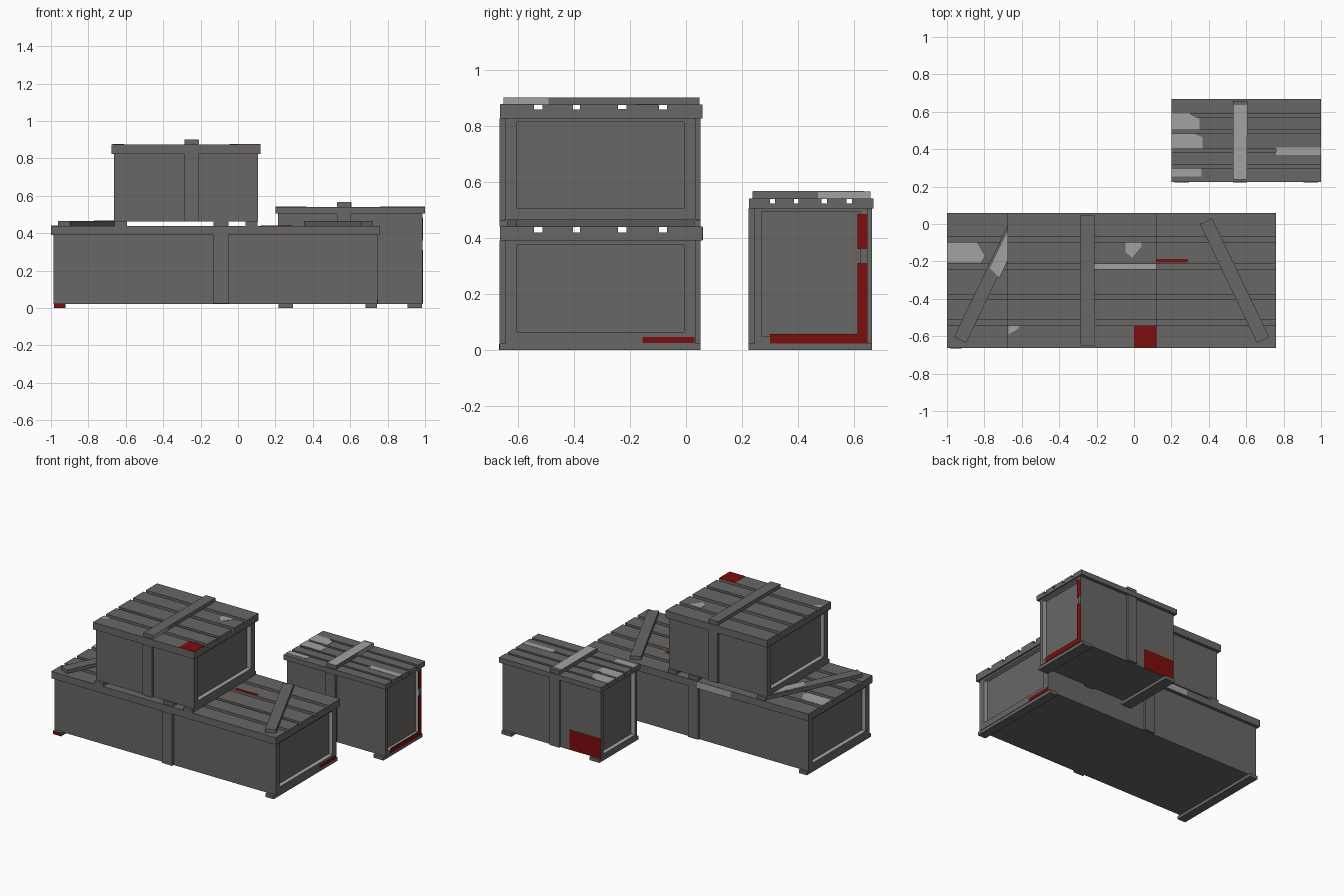
import bpy, bmesh, math
from mathutils import Matrix, Vector

if "Cube" in bpy.data.objects:
    bpy.data.objects.remove(bpy.data.objects["Cube"])


def material(name, rgb):
    m = bpy.data.materials.new(name)
    m.diffuse_color = (*rgb, 1)
    m.use_nodes = True
    m.node_tree.nodes["Principled BSDF"].inputs["Base Color"].default_value = m.diffuse_color
    return m


GREY = material("dark grey wood", (0.14, 0.135, 0.13))
LIGHT = material("worn light grey", (0.36, 0.36, 0.36))
RED = material("dark red paint", (0.20, 0.004, 0.004))


def finish(name, bm, *mats):
    mesh = bpy.data.meshes.new(name)
    bmesh.ops.recalc_face_normals(bm, faces=bm.faces[:])
    bm.to_mesh(mesh)
    bm.free()
    for m in mats:
        mesh.materials.append(m)
    ob = bpy.data.objects.new(name, mesh)
    bpy.context.collection.objects.link(ob)
    return ob


def cube(x, y, z):
    bm = bmesh.new()
    size = (x[1] - x[0], y[1] - y[0], z[1] - z[0])
    mid = (sum(x) / 2, sum(y) / 2, sum(z) / 2)
    bmesh.ops.create_cube(bm, size=1, matrix=Matrix.Translation(mid) @ Matrix.Diagonal((*size, 1)))
    return bm


def box(name, x, y, z, mat=GREY):
    return finish(name, cube(x, y, z), mat)


def body(name, x, y, z, frame, depth=0.03):
    # box with a framed, recessed panel at each end
    bm = cube(x, y, z)
    bm.normal_update()
    for f in [f for f in bm.faces if abs(f.normal.x) > 0.9]:
        n = f.normal.copy()
        bmesh.ops.inset_individual(bm, faces=[f], thickness=frame)
        walls = bmesh.ops.extrude_discrete_faces(bm, faces=[f])["faces"]
        cap = walls[0]
        for v in cap.verts:
            v.co -= n * depth
        for e in cap.edges:
            for w in e.link_faces:
                if w != cap:
                    w.material_index = 1
    return finish(name, bm, GREY, LIGHT)


def plank(name, a, b, width, z):
    # diagonal board lying between two points
    a, b = Vector(a), Vector(b)
    d = b - a
    ob = box(name, (-d.length / 2, d.length / 2), (-width / 2, width / 2), z)
    ob.data.transform(Matrix.Translation(((a.x + b.x) / 2, (a.y + b.y) / 2, 0))
                      @ Matrix.Rotation(math.atan2(d.y, d.x), 4, 'Z'))
    return ob


SLATS = [(0, .167), (.208, .361), (.396, .583), (.625, .785), (.826, 1)]


def crate(name, x, y, z0, z_lid, z_slat, z_top, frame, foot, strap):
    # x, y are the outer lid limits
    bx = (x[0] + 0.013, x[1] - 0.013)
    by = (y[0] + 0.018, y[1] - 0.022)
    sy = (y[0] - 0.002, y[1] - 0.006)
    body(name + "_body", bx, by, (z0 + 0.022, z_slat - 0.002), frame)
    box(name + "_lid_base", x, y, (z_lid, z_slat))
    for i, (a, b) in enumerate(SLATS):
        w = y[1] - y[0]
        box(f"{name}_lid_slat_{i}", x, (y[0] + a * w, y[0] + b * w), (z_slat - 0.001, z_top))
    for side, fx in (("left", (bx[0] + 0.003, bx[0] + foot)), ("right", (bx[1] - foot, bx[1] - 0.003))):
        box(f"{name}_foot_{side}", fx, sy, (z0, z0 + 0.024))
    box(name + "_strap_front", strap, (sy[0], by[0] + 0.002), (z0 + 0.024, z_lid))
    box(name + "_strap_back", strap, (by[1] - 0.002, sy[1]), (z0 + 0.024, z_lid))
    box(name + "_strap_top", strap, (y[0] + 0.012, y[1] - 0.01), (z_top - 0.001, z_top + 0.025))


crate("long_crate", (-1, 0.76), (-0.662, 0.058), 0, 0.39, 0.42, 0.44, 0.06, 0.065, (-0.13, -0.052))
crate("top_crate", (-0.675, 0.12), (-0.662, 0.058), 0.44, 0.825, 0.857, 0.875, 0.06, 0.068, (-0.285, -0.21))
crate("small_crate", (0.2, 1.0), (0.225, 0.668), 0, 0.505, 0.522, 0.54, 0.037, 0.08, (0.53, 0.605))

# diagonal boards on the long crate
plank("diagonal_board_right", (0.385, 0.015), (0.69, -0.62), 0.072, (0.439, 0.465))
plank("diagonal_board_left", (-0.625, 0.015), (-0.93, -0.62), 0.072, (0.439, 0.465))

# worn and painted patches as thin plates
T = 0.002


def top_patch(name, pts, z, mat):
    bm = bmesh.new()
    f = bm.faces.new([bm.verts.new((px, py, z - T)) for px, py in pts])
    r = bmesh.ops.extrude_face_region(bm, geom=[f])["geom"]
    bmesh.ops.translate(bm, vec=(0, 0, 2 * T), verts=[g for g in r if isinstance(g, bmesh.types.BMVert)])
    return finish(name, bm, mat)


def rect(x0, x1, y0, y1):
    return [(x0, y0), (x1, y0), (x1, y1), (x0, y1)]


def worn_end(x0, x1, y0, y1):
    return [(x0, y0), (x1, y0), (x1, y0 + 0.06), (x1 - 0.05, y1), (x0, y1)]


top_patch("red_corner_top", rect(0, 0.12, -0.661, -0.542), 0.875, RED)
top_patch("red_streak_long_lid", rect(0.12, 0.29, -0.207, -0.186), 0.44, RED)
top_patch("worn_groove", rect(-0.21, 0.12, -0.24, -0.213), 0.857, LIGHT)
top_patch("worn_spot", [(-0.01, -0.18), (0.04, -0.12), (0.04, -0.1), (-0.045, -0.1), (-0.045, -0.15)], 0.875, LIGHT)
top_patch("worn_spot_corner", [(-0.67, -0.59), (-0.62, -0.56), (-0.61, -0.542), (-0.67, -0.542)], 0.875, LIGHT)
top_patch("worn_long_lid_end", [(-1, -0.207), (-0.82, -0.207), (-0.8, -0.17), (-0.84, -0.1), (-1, -0.1)], 0.44, LIGHT)
top_patch("worn_board", [(-0.72, -0.29), (-0.64, -0.12), (-0.665, -0.02), (-0.77, -0.235)], 0.465, LIGHT)
top_patch("worn_small_slat_a", worn_end(0.2, 0.365, 0.405, 0.485), 0.54, LIGHT)
top_patch("worn_small_slat_b", worn_end(0.2, 0.35, 0.502, 0.59), 0.54, LIGHT)
top_patch("worn_small_slat_c", rect(0.2, 0.36, 0.255, 0.298), 0.54, LIGHT)
top_patch("worn_small_groove", rect(0.76, 1, 0.37, 0.41), 0.54, LIGHT)
top_patch("worn_small_strap", rect(0.531, 0.604, 0.238, 0.635), 0.565, LIGHT)

E = 0.987
box("red_end_bottom", (E - T, E + T), (0.30, 0.645), (0.024, 0.058), RED)
box("red_end_post_low", (E - T, E + T), (0.611, 0.645), (0.058, 0.31), RED)
box("red_end_post_high", (E - T, E + T), (0.611, 0.645), (0.36, 0.485), RED)
box("red_long_end", (0.747 - T, 0.747 + T), (-0.155, 0.03), (0.025, 0.047), RED)
box("red_small_back", (0.214, 0.46), (0.646 - T, 0.646 + T), (0.024, 0.165), RED)
box("red_foot_front", (-0.983, -0.923), (-0.664 - T, -0.664 + T), (0.001, 0.022), RED)
box("worn_lid_edge_back", (-0.39, -0.13), (0.058 - T, 0.058 + T), (0.392, 0.438), LIGHT)
box("worn_top_strap_side", (-0.21 - T, -0.21 + T), (-0.65, -0.49), (0.876, 0.899), LIGHT)
box("worn_small_strap_side", (0.605 - T, 0.605 + T), (0.47, 0.657), (0.541, 0.564), LIGHT)
